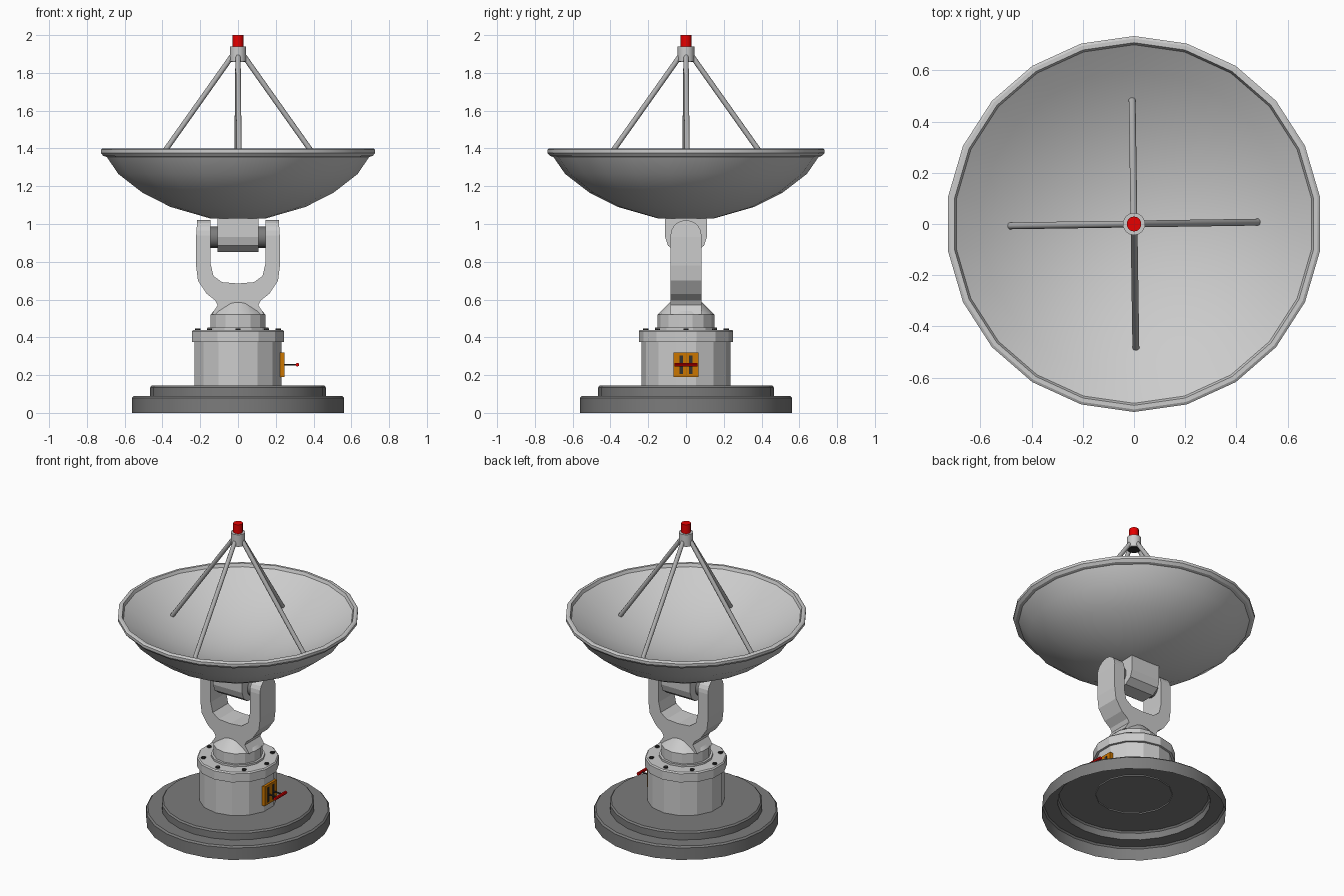
import bpy, bmesh
from math import pi, cos, sin, radians
from mathutils import Vector

if "Cube" in bpy.data.objects:
    bpy.data.objects.remove(bpy.data.objects["Cube"])


def mat(name, c):
    m = bpy.data.materials.new(name)
    m.diffuse_color = (*c, 1)
    m.use_nodes = True
    m.node_tree.nodes["Principled BSDF"].inputs["Base Color"].default_value = m.diffuse_color
    return m


DARK = mat("dark_grey", (0.2, 0.2, 0.2))
BLACK = mat("near_black", (0.03, 0.03, 0.03))
METAL = mat("strut_grey", (0.45, 0.45, 0.45))
RED = mat("red", (0.8, 0.0, 0.0))
ORANGE = mat("orange", (0.6, 0.18, 0.0))


def finish(name, bm, material=None, smooth=None):
    bmesh.ops.recalc_face_normals(bm, faces=bm.faces)
    me = bpy.data.meshes.new(name)
    bm.to_mesh(me)
    bm.free()
    ob = bpy.data.objects.new(name, me)
    bpy.context.collection.objects.link(ob)
    if material:
        me.materials.append(material)
    if smooth:
        bpy.ops.object.select_all(action='DESELECT')
        ob.select_set(True)
        bpy.context.view_layer.objects.active = ob
        bpy.ops.object.shade_smooth_by_angle(angle=radians(smooth))
    return ob


def lathe(name, profile, sides, material=None, smooth=30):
    """Revolve (radius, z) points about z; a radius of 0 closes to a point."""
    bm = bmesh.new()
    rings = []
    for r, z in profile:
        if r == 0:
            rings.append([bm.verts.new((0, 0, z))] * sides)
        else:
            rings.append([bm.verts.new((r * cos(pi / 2 + 2 * pi * i / sides),
                                        r * sin(pi / 2 + 2 * pi * i / sides), z))
                          for i in range(sides)])
    for a, b in zip(rings, rings[1:]):
        for i in range(sides):
            j = (i + 1) % sides
            bm.faces.new(list(dict.fromkeys((a[i], a[j], b[j], b[i]))))
    return finish(name, bm, material, smooth)


def rod(name, p, q, r, sides=10, material=None):
    p, q = Vector(p), Vector(q)
    bm = bmesh.new()
    bmesh.ops.create_cone(bm, cap_ends=True, segments=sides, radius1=r, radius2=r,
                          depth=(q - p).length)
    ob = finish(name, bm, material, 40)
    ob.location = (p + q) / 2
    ob.rotation_mode = 'QUATERNION'
    ob.rotation_quaternion = (q - p).to_track_quat('Z', 'Y')
    return ob


def box(name, lo, hi, material=None):
    bm = bmesh.new()
    bmesh.ops.create_cube(bm, size=1)
    for v in bm.verts:
        v.co = [(a + b) / 2 + c * (b - a) for a, b, c in zip(lo, hi, v.co)]
    return finish(name, bm, material)


def prism(name, pts, axis, half, smooth=None):
    """Extrude a symmetric outline: pts are (u, z); axis is the extrusion axis."""
    bm = bmesh.new()
    vs = [bm.verts.new((u, -half, z) if axis == 'y' else (-half, u, z)) for u, z in pts]
    f = bm.faces.new(vs)
    new = bmesh.ops.extrude_face_region(bm, geom=[f])['geom']
    d = (0, 2 * half, 0) if axis == 'y' else (2 * half, 0, 0)
    bmesh.ops.translate(bm, vec=d, verts=[g for g in new if isinstance(g, bmesh.types.BMVert)])
    return finish(name, bm, None, smooth)


def mirrored(pts):
    return pts + [(-u, z) for u, z in reversed(pts) if u]


# Stepped base, open underneath
lathe("base", [(0.56, 0), (0.56, 0.08), (0.55, 0.09), (0.465, 0.09), (0.465, 0.135),
               (0.456, 0.145), (0, 0.145)], 24, DARK)

# Pedestal drum with flange, open underneath
lathe("pedestal", [(0.235, 0.138), (0.235, 0.375)], 14, smooth=20)
lathe("flange", [(0.22, 0.375), (0.25, 0.375), (0.25, 0.432), (0.243, 0.44), (0, 0.44)], 14, smooth=20)
lathe("turntable_ring", [(0.165, 0.438), (0.165, 0.453), (0, 0.453)], 14, smooth=20)
for i in range(8):
    a = i * pi / 4
    x, y = 0.213 * cos(a), 0.213 * sin(a)
    rod("flange_bolt", (x, y, 0.435), (x, y, 0.448), 0.014, 8, BLACK)

# Turret and yoke
lathe("turret", [(0.15, 0.45), (0.15, 0.52), (0.085, 0.585), (0, 0.6)], 14, smooth=20)
outer = [(0.14, 0.52), (0.108, 0.57), (0.12, 0.595), (0.165, 0.63), (0.212, 0.7), (0.222, 0.78),
         (0.222, 0.93), (0.216, 1.02)]
inner = [(0.145, 1.02), (0.145, 0.79), (0.13, 0.725), (0.085, 0.692), (0, 0.685)]
yoke = prism("yoke", mirrored(outer + inner), 'y', 0.082)
# Round the arm tips with a capsule-shaped intersection
tip = [(0.082, 0.5), (0.082, 0.94)] + [(0.082 * cos(t * pi / 10), 0.94 + 0.08 * sin(t * pi / 10))
                                       for t in range(1, 6)]
tip[-1] = (0, 1.02)
cutter = prism("yoke_cutter", mirrored(tip), 'x', 0.4)
cutter.hide_render = True
cutter.hide_viewport = True
m = yoke.modifiers.new("round_tips", 'BOOLEAN')
m.operation = 'INTERSECT'
m.solver = 'EXACT'
m.object = cutter

# Tilt hub and axle
prism("tilt_hub", mirrored([(0.11, 1.045), (0.11, 0.93), (0.095, 0.885), (0.05, 0.852)]), 'x', 0.108)
rod("axle", (-0.15, 0, 0.93), (0.15, 0, 0.93), 0.056, 14, DARK)

# Dish: outer shell, rim lip, shallower inner bowl
bowl = [(r, 1.135 + 0.5 * r * r) for r in (0.6, 0.5, 0.4, 0.3, 0.2, 0.1, 0)]
lathe("dish", [(0, 1.022), (0.15, 1.03), (0.36, 1.09), (0.51, 1.165), (0.64, 1.265), (0.702, 1.355)],
      22)
lathe("dish_bowl", [(0.702, 1.355), (0.72, 1.36), (0.734, 1.376), (0.734, 1.394), (0.724, 1.4),
                    (0.708, 1.4), (0.7, 1.38)] + bowl, 22)

# Feed struts, cup and beacon
for i in range(4):
    a = i * pi / 2 + 0.015
    c, s = cos(a), sin(a)
    rod("feed_strut", (0.02 * c, 0.02 * s, 1.905), (0.482 * c, 0.482 * s, 1.253), 0.014, 10, METAL)
lathe("feed_cup", [(0, 1.86), (0.044, 1.86), (0.044, 1.94), (0, 1.94)], 14)
rod("feed_aperture", (0, 0, 1.857), (0, 0, 1.87), 0.038, 14, BLACK)
lathe("red_beacon", [(0, 1.93), (0.029, 1.93), (0.029, 2.0), (0, 2.0)], 14, RED)

# Control box with slots and lever
box("control_box", (0.21, -0.065, 0.19), (0.245, 0.065, 0.32), ORANGE)
for y in (-0.026, 0.026):
    box("lever_slot", (0.24, y - 0.009, 0.205), (0.247, y + 0.009, 0.305), BLACK)
    rod("lever_stem", (0.24, y, 0.255), (0.315, y, 0.255), 0.005, 8, BLACK)
rod("lever_handle", (0.314, -0.06, 0.255), (0.314, 0.06, 0.255), 0.01, 8, RED)
